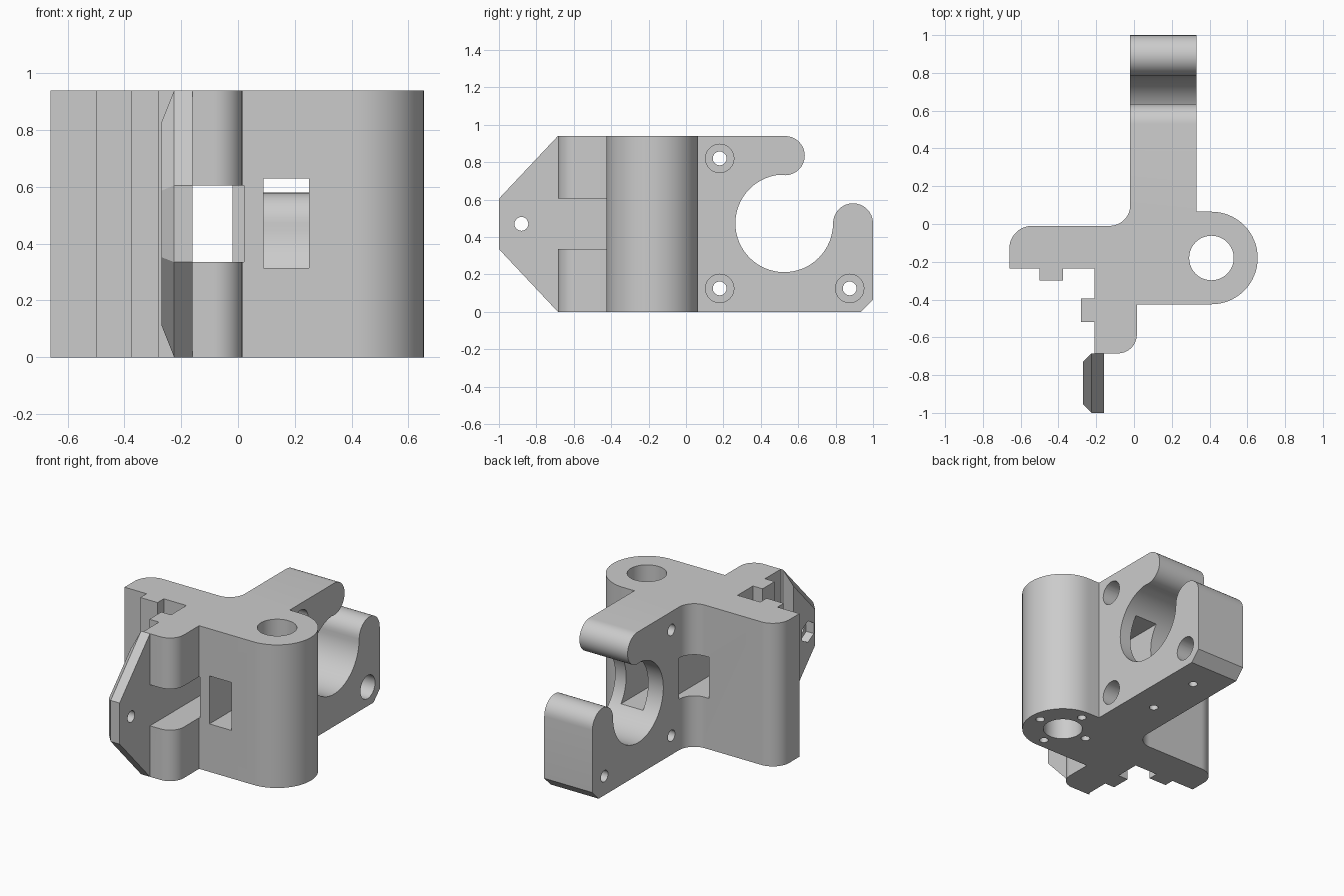
import bpy, bmesh
from math import cos, sin, radians
from mathutils import Vector

old = bpy.data.objects.get("Cube")
if old:
    bpy.data.objects.remove(old)

grey = bpy.data.materials.new("plain grey")
grey.use_nodes = True
grey.diffuse_color = (0.6, 0.6, 0.6, 1)
grey.node_tree.nodes["Principled BSDF"].inputs["Base Color"].default_value = (0.6, 0.6, 0.6, 1)

HEIGHT = 0.94


def arc(cu, cv, r, start, end, n=16):
    """Points on an arc, angles in degrees."""
    angles = [radians(start + (end - start) * i / n) for i in range(n + 1)]
    return [(cu + r * cos(a), cv + r * sin(a)) for a in angles]


def circle(cu, cv, r, n=32, turn=0):
    return arc(cu, cv, r, turn, turn + 360, n)[:-1]


def rect(u0, u1, v0, v1):
    return [(u0, v0), (u1, v0), (u1, v1), (u0, v1)]


def prism(name, points, axis, lo, hi):
    """Extrude a profile along an axis: x uses (y, z), y uses (x, z), z uses (x, y)."""
    place = {"x": lambda u, v: (lo, u, v),
             "y": lambda u, v: (u, lo, v),
             "z": lambda u, v: (u, v, lo)}[axis]
    step = Vector([(hi - lo) * (axis == k) for k in "xyz"])
    bm = bmesh.new()
    base = bm.faces.new([bm.verts.new(place(u, v)) for u, v in points])
    top = bmesh.ops.extrude_face_region(bm, geom=[base])["geom"]
    bmesh.ops.translate(bm, vec=step, verts=[g for g in top if isinstance(g, bmesh.types.BMVert)])
    bmesh.ops.recalc_face_normals(bm, faces=bm.faces)
    mesh = bpy.data.meshes.new(name)
    bm.to_mesh(mesh)
    bm.free()
    mesh.materials.append(grey)
    obj = bpy.data.objects.new(name, mesh)
    bpy.context.collection.objects.link(obj)
    return obj


def activate(obj):
    bpy.ops.object.select_all(action="DESELECT")
    obj.select_set(True)
    bpy.context.view_layer.objects.active = obj


def cut(target, points, axis, lo, hi):
    """Subtract an extruded profile from the target."""
    cutter = prism("cutter", points, axis, lo, hi)
    cutter.hide_render = True
    mod = target.modifiers.new("cut", "BOOLEAN")
    mod.operation, mod.solver, mod.object = "DIFFERENCE", "EXACT", cutter
    activate(target)
    bpy.ops.object.modifier_apply(modifier=mod.name)
    bpy.data.objects.remove(cutter)


# Body: plan outline with flange, clip ribs, lug, round boss and rear arm
outline = (
    [(0.33, 1.0), (-0.02, 1.0)]
    + arc(-0.13, 0.10, 0.11, 0, -90)
    + arc(-0.54, -0.13, 0.12, 90, 180)
    + [(-0.66, -0.235), (-0.50, -0.235), (-0.50, -0.30), (-0.375, -0.30), (-0.375, -0.235),
       (-0.21, -0.235), (-0.21, -0.395), (-0.28, -0.395), (-0.28, -0.52), (-0.21, -0.52),
       (-0.21, -0.685)]
    + arc(-0.085, -0.585, 0.10, -90, 0)
    + [(0.015, -0.425)]
    + arc(0.41, -0.18, 0.245, -90, 90, 32)
    + [(0.33, 0.065)]
)
body = prism("bracket_body", outline, "z", 0, HEIGHT)

# Open hook in the arm, and its bottom corner bevel
hook = (
    [(0.53, 1.1)]
    + arc(0.53, 0.835, 0.105, 90, -90)
    + arc(0.525, 0.473, 0.261, 90, 360, 48)[1:]
    + arc(0.893, 0.473, 0.107, 180, 0)[1:]
    + [(1.1, 0.473), (1.1, 1.1)]
)
cut(body, hook, "x", -0.1, 0.5)
cut(body, [(0.915, -0.02), (1.05, -0.02), (1.05, 0.115)], "x", -0.1, 0.5)

# Vertical rod bore with four screw holes under it
cut(body, circle(0.41, -0.18, 0.118, 48), "z", -0.1, 1.1)
for dx, dy in ((1, 0), (0, 1), (-1, 0), (0, -1)):
    cut(body, circle(0.41 + 0.178 * dx, -0.18 + 0.178 * dy, 0.027, 20), "z", -0.1, 0.2)

# Small blind holes under the arm
for y in (0.37, 0.74):
    cut(body, circle(0.155, y, 0.027, 20), "z", -0.1, 0.12)

# Counterbored holes across the arm
for y, z in ((0.18, 0.82), (0.18, 0.125), (0.875, 0.125)):
    cut(body, circle(y, z, 0.037, 24), "x", -0.1, 0.5)
    cut(body, circle(y, z, 0.076), "x", 0.13, 0.5)

# Slot through lug and flange, and window into the hook
cut(body, rect(-0.16, 0.021, 0.335, 0.605), "y", -0.8, 0.1)
cut(body, rect(0.09, 0.25, 0.315, 0.63), "y", -0.6, 0.5)

# Front tab: tapered plate with bevelled outer face, screw hole and nut pocket
tab = prism("front_tab", [(-0.685, 0), (-1.0, 0.335), (-1.0, 0.605), (-0.685, HEIGHT)],
            "x", -0.16, -0.225)
bm = bmesh.new()
bm.from_mesh(tab.data)
outer = [f for f in bm.faces if f.normal.x < -0.9]
bmesh.ops.inset_region(bm, faces=outer, thickness=0.045, depth=0.045, use_even_offset=True)
bm.to_mesh(tab.data)
bm.free()
cut(tab, circle(-0.88, 0.47, 0.037, 24), "x", -0.4, 0)
cut(tab, circle(-0.88, 0.47, 0.07, 6, 30), "x", -0.4, -0.215)

for obj in (body, tab):
    activate(obj)
    bpy.ops.object.shade_smooth_by_angle(angle=radians(25))
